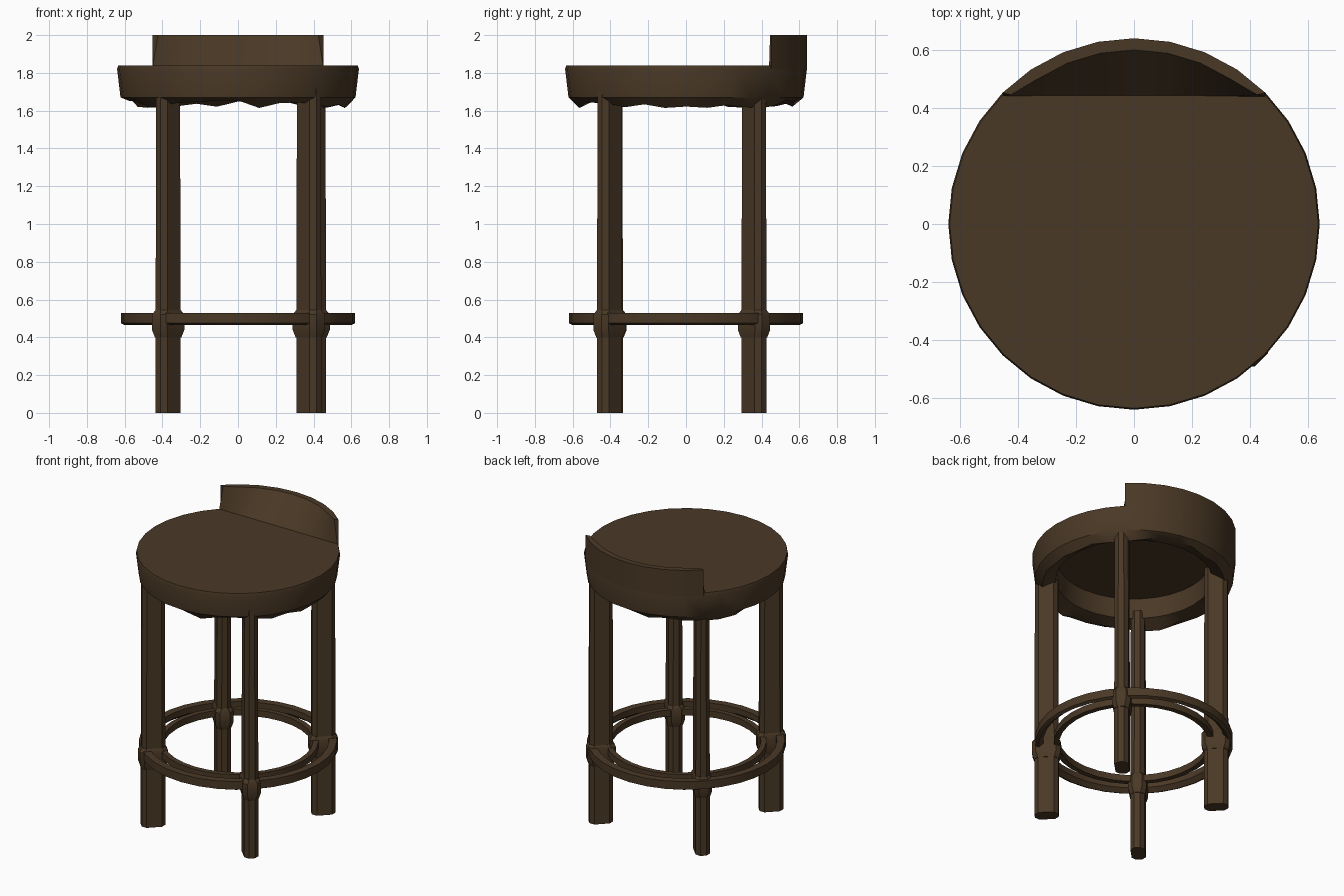
import bpy, bmesh, math, random
from math import sin, cos, pi, radians

if "Cube" in bpy.data.objects:
    bpy.data.objects.remove(bpy.data.objects["Cube"])
random.seed(4)

wood = bpy.data.materials.new("dark brown wood")
wood.diffuse_color = (0.068, 0.040, 0.019, 1)
wood.use_nodes = True
wood.node_tree.nodes["Principled BSDF"].inputs["Base Color"].default_value = wood.diffuse_color


def finish(name, bm, angle=35):
    bmesh.ops.remove_doubles(bm, verts=bm.verts, dist=1e-4)
    bmesh.ops.recalc_face_normals(bm, faces=bm.faces)
    me = bpy.data.meshes.new(name)
    bm.to_mesh(me)
    bm.free()
    me.materials.append(wood)
    ob = bpy.data.objects.new(name, me)
    bpy.context.collection.objects.link(ob)
    bpy.ops.object.select_all(action='DESELECT')
    ob.select_set(True)
    bpy.context.view_layer.objects.active = ob
    bpy.ops.object.shade_smooth_by_angle(angle=radians(angle))
    return ob


def lathe(name, profile, closed, n=32, ragged=()):
    """Spin a (radius, z) profile; ragged rows get an uneven lower edge."""
    bm = bmesh.new()
    rows = []
    for i, (r, z) in enumerate(profile):
        row = []
        for k in range(n):
            a = 2 * pi * k / n
            dz = random.uniform(-0.035, 0.015) if i in ragged else 0
            row.append(bm.verts.new((r * cos(a), r * sin(a), z + dz)))
        rows.append(row)
    pairs = list(zip(rows, rows[1:]))
    if closed:
        pairs.append((rows[-1], rows[0]))
    else:
        bm.faces.new(rows[0])
        bm.faces.new(rows[-1])
    for a, b in pairs:
        for k in range(n):
            j = (k + 1) % n
            bm.faces.new((a[k], a[j], b[j], b[k]))
    return finish(name, bm)


def post(name, x, y, sections):
    """Chamfered bar, long side facing the stool's centre; sections are (z, length, width)."""
    bm = bmesh.new()
    ang = math.atan2(math.copysign(1, y), math.copysign(1, x))
    rows = []
    for z, length, width in sections:
        h, w, c = length / 2, width / 2, 0.026
        pts = [(h, -w + c), (h, w - c), (h - c, w), (-h + c, w),
               (-h, w - c), (-h, -w + c), (-h + c, -w), (h - c, -w)]
        rows.append([bm.verts.new((x + u * cos(ang) - v * sin(ang),
                                   y + u * sin(ang) + v * cos(ang), z)) for u, v in pts])
    bm.faces.new(rows[0])
    bm.faces.new(rows[-1])
    for a, b in zip(rows, rows[1:]):
        for k in range(8):
            j = (k + 1) % 8
            bm.faces.new((a[k], a[j], b[j], b[k]))
    return finish(name, bm)


# Round seat, hollow below, with an uneven lower rim
lathe("seat", [(0.635, 1.838), (0.64, 1.82), (0.622, 1.67), (0.575, 1.645),
               (0.49, 1.67), (0.48, 1.805)], False, ragged=(3,))

# Low curved back lip: sloping inside, thin flat rim, upright outside
bm = bmesh.new()
strips = []
N = 8
for k in range(N + 1):
    a = radians(45 + 90 * k / N)
    x, y = 0.64 * cos(a), 0.64 * sin(a)
    xi, yi = 0.60 * cos(a), max(0.60 * sin(a), 0.445)
    strips.append([bm.verts.new(p) for p in (
        (x, max(y, 0.445), 1.82), (x, max(y, 0.45), 2.0),
        (xi, yi, 2.0), (x, 0.44, 1.835))])
for a, b in zip(strips, strips[1:]):
    for i in range(4):
        j = (i + 1) % 4
        bm.faces.new((a[i], b[i], b[j], a[j]))
bm.faces.new(strips[0])
bm.faces.new(strips[-1])
finish("back_lip", bm)

# Four legs with a collar where the footrest joins
legs = {"front_left": (-0.37, -0.40), "front_right": (0.375, -0.405),
        "back_left": (-0.37, 0.36), "back_right": (0.40, 0.36)}
for name, (x, y) in legs.items():
    post(name + "_leg", x, y, [(0.0, 0.15, 0.09), (0.45, 0.15, 0.09), (1.72, 0.145, 0.085)])
    post(name + "_collar", x, y, [(0.40, 0.155, 0.095), (0.44, 0.18, 0.115),
                                  (0.52, 0.18, 0.115), (0.545, 0.15, 0.09)])

# Footrest made of two concentric hoops
lathe("footrest_outer_hoop", [(0.62, 0.53), (0.62, 0.475), (0.60, 0.465),
                              (0.57, 0.49), (0.57, 0.53)], True)
lathe("footrest_inner_hoop", [(0.505, 0.525), (0.505, 0.48), (0.47, 0.48),
                              (0.47, 0.525)], True)
